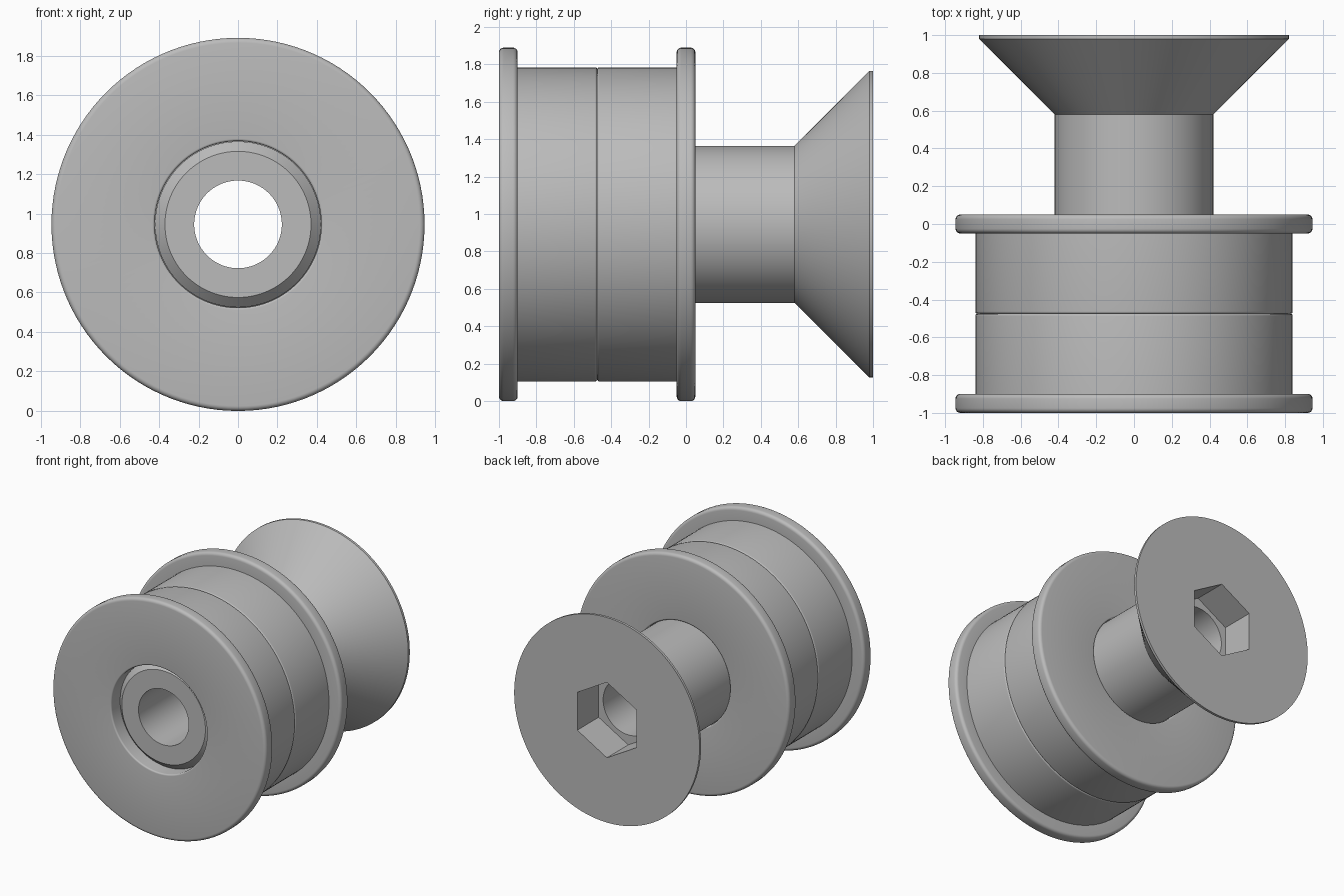
import bpy
import bmesh
from math import sin, cos, pi, radians

cube = bpy.data.objects.get("Cube")
if cube:
    bpy.data.objects.remove(cube, do_unlink=True)

SEGMENTS = 120      # multiple of six, so the hex corners fall on vertices
AXIS_Z = 0.945

grey = bpy.data.materials.new("plain grey")
grey.use_nodes = True
GREY = (0.5, 0.5, 0.5, 1)
grey.diffuse_color = GREY
grey.node_tree.nodes["Principled BSDF"].inputs["Base Color"].default_value = GREY


def hex_radius(angle, corner):
    """Radius of a hexagon outline that has a corner at angle zero."""
    return corner * cos(pi / 6) / cos(angle % (pi / 3) - pi / 6)


def fillet(r, y, size, start, steps=5):
    """Quarter-round profile points about the centre (r, y)."""
    arc = [radians(start + 90 * i / steps) for i in range(steps + 1)]
    return [(r + size * cos(a), y + size * sin(a)) for a in arc]


def lathe(name, profile):
    """Revolve a closed (radius, y) loop about y; a third item makes it a hexagon."""
    bm = bmesh.new()
    rings = []
    for r, y, *is_hex in profile:
        ring = []
        for i in range(SEGMENTS):
            a = 2 * pi * i / SEGMENTS
            rad = hex_radius(a, r) if is_hex else r
            ring.append(bm.verts.new((rad * sin(a), y, rad * cos(a))))
        rings.append(ring)
    for k, ring in enumerate(rings):
        after = rings[(k + 1) % len(rings)]
        for i in range(SEGMENTS):
            j = (i + 1) % SEGMENTS
            bm.faces.new((ring[i], ring[j], after[j], after[i]))
    bmesh.ops.recalc_face_normals(bm, faces=bm.faces)
    mesh = bpy.data.meshes.new(name)
    bm.to_mesh(mesh)
    bm.free()
    mesh.materials.append(grey)
    obj = bpy.data.objects.new(name, mesh)
    obj.location.z = AXIS_Z
    bpy.context.collection.objects.link(obj)
    bpy.ops.object.select_all(action="DESELECT")
    obj.select_set(True)
    bpy.context.view_layer.objects.active = obj
    bpy.ops.object.shade_smooth_by_angle(angle=radians(28))
    return obj


# Flanged bushing: y is measured from the joint out to the flange face
LENGTH, BORE, BODY, FLANGE = 0.525, 0.422, 0.84, 0.945
EDGE, LIP, JOINT = 0.025, 0.012, 0.012
bushing = [(BORE, 0)]
bushing += fillet(BODY - JOINT, JOINT, JOINT, -90)
bushing += [(BODY, LENGTH - 0.1)]
bushing += fillet(FLANGE - EDGE, LENGTH - 0.1 + EDGE, EDGE, -90)
bushing += fillet(FLANGE - EDGE, LENGTH - EDGE, EDGE, 0)
bushing += fillet(BORE + LIP, LENGTH - LIP, LIP, 90)

# Two bushings back to back
JOINT_Y = -0.475
for name, side in (("front_bushing", -1), ("back_bushing", 1)):
    lathe(name, [(r, JOINT_Y + side * y) for r, y in bushing])

# Hollow countersunk bolt with a hex socket in its head
HOLE, SHAFT, HEAD, SOCKET = 0.222, 0.42, 0.82, 0.302
lathe("countersunk_bolt", [
    (HOLE, -0.94), (0.37, -0.94), (SHAFT, -0.89),
    (SHAFT, 0.58), (HEAD, 0.98), (HEAD, 1),
    (SOCKET, 1, True), (SOCKET, 0.73, True), (HOLE, 0.73),
])
